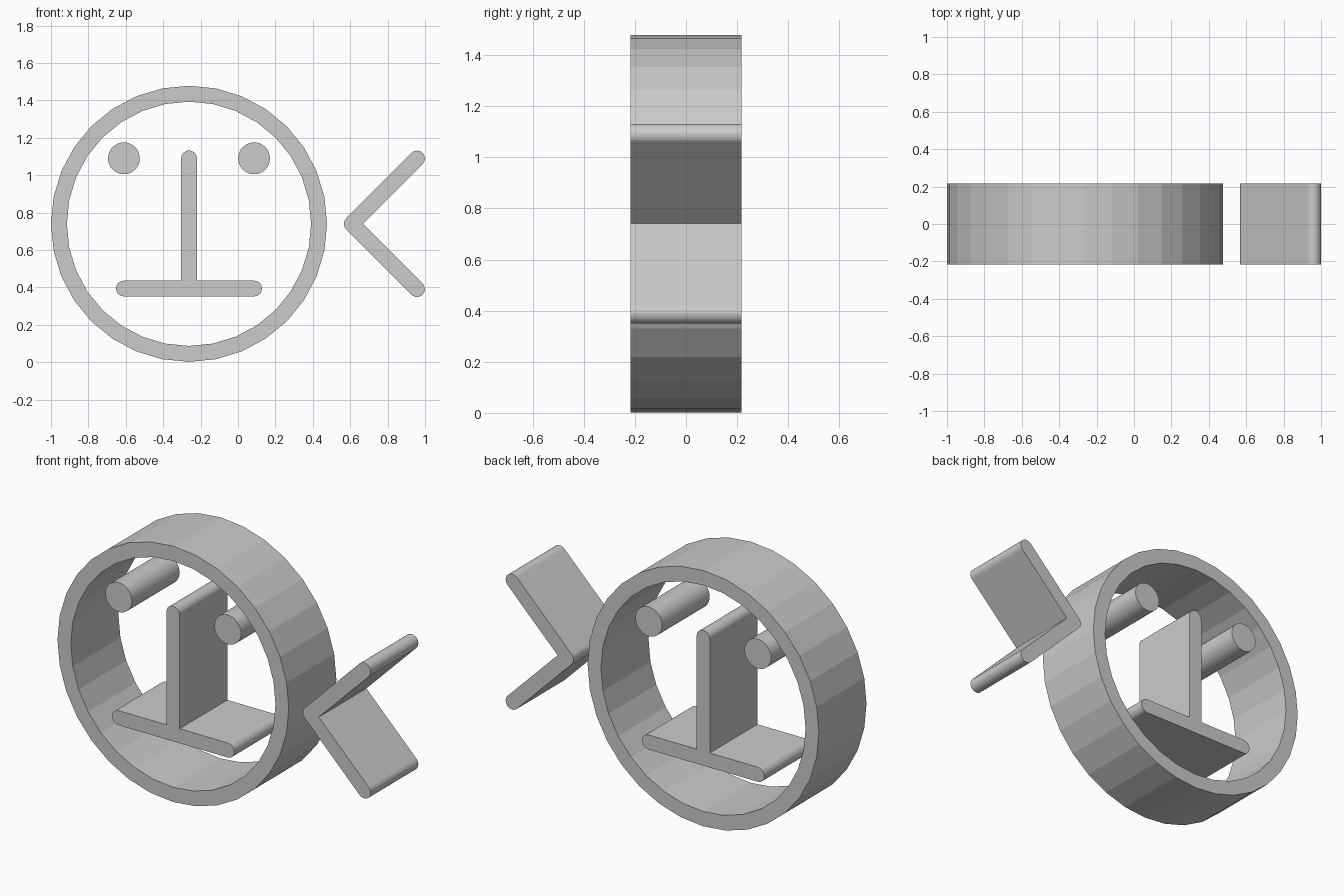
import bpy, bmesh
from math import cos, sin, radians

if "Cube" in bpy.data.objects:
    bpy.data.objects.remove(bpy.data.objects["Cube"], do_unlink=True)

HALF_DEPTH = 0.217
BAR = 0.042          # half thickness of the bars
MID_X, MID_Z = -0.262, 0.74

grey = bpy.data.materials.new("light_grey")
grey.use_nodes = True
GREY = (0.6, 0.6, 0.6, 1)
grey.diffuse_color = GREY
grey.node_tree.nodes["Principled BSDF"].inputs["Base Color"].default_value = GREY


def arc(x, z, r, start, end, steps):
    """Points along an arc in the front plane, angles in degrees."""
    angles = [radians(start + (end - start) * i / steps) for i in range(steps + 1)]
    return [(x + r * cos(a), z + r * sin(a)) for a in angles]


def extrude(name, polygons):
    """Extrude flat polygons through the full depth."""
    bm = bmesh.new()
    for poly in polygons:
        bm.faces.new([bm.verts.new((x, -HALF_DEPTH, z)) for x, z in poly])
    bmesh.ops.remove_doubles(bm, verts=bm.verts[:], dist=1e-5)
    made = bmesh.ops.extrude_face_region(bm, geom=bm.faces[:], use_keep_orig=True)
    for v in made["geom"]:
        if isinstance(v, bmesh.types.BMVert):
            v.co.y = HALF_DEPTH
    bmesh.ops.recalc_face_normals(bm, faces=bm.faces[:])
    mesh = bpy.data.meshes.new(name)
    bm.to_mesh(mesh)
    bm.free()
    mesh.materials.append(grey)
    obj = bpy.data.objects.new(name, mesh)
    bpy.context.collection.objects.link(obj)
    return obj


# Round hoop of the head
SIDES = 32
outer = arc(MID_X, MID_Z, 0.738, 0, 360, SIDES)
inner = arc(MID_X, MID_Z, 0.653, 0, 360, SIDES)
extrude("head_ring", [(outer[i], outer[i + 1], inner[i + 1], inner[i])
                      for i in range(SIDES)])

# Eyes
for name, side in (("right_eye", -1), ("left_eye", 1)):
    extrude(name, [arc(MID_X + side * 0.348, 1.09, 0.085, 0, 360, 32)[:-1]])

# Nose and mouth joined as one upside-down T
mouth_z = 0.394
outline = arc(MID_X - 0.348, mouth_z, BAR, 90, 270, 12)
outline += arc(MID_X + 0.348, mouth_z, BAR, -90, 90, 12)
outline += [(MID_X + BAR, mouth_z + BAR)]
outline += arc(MID_X, 1.09, BAR, 0, 180, 12)
outline += [(MID_X - BAR, mouth_z + BAR)]
extrude("nose_and_mouth", [outline])

# V-shaped tail with rounded tips
apex_x, arm = 0.608, 0.349
outline = arc(apex_x, MID_Z, BAR, 135, 225, 6)
outline += arc(apex_x + arm, MID_Z - arm, BAR, -135, 45, 12)
outline += [(apex_x + BAR * 2 ** 0.5, MID_Z)]
outline += arc(apex_x + arm, MID_Z + arm, BAR, -45, 135, 12)
extrude("tail", [outline])
